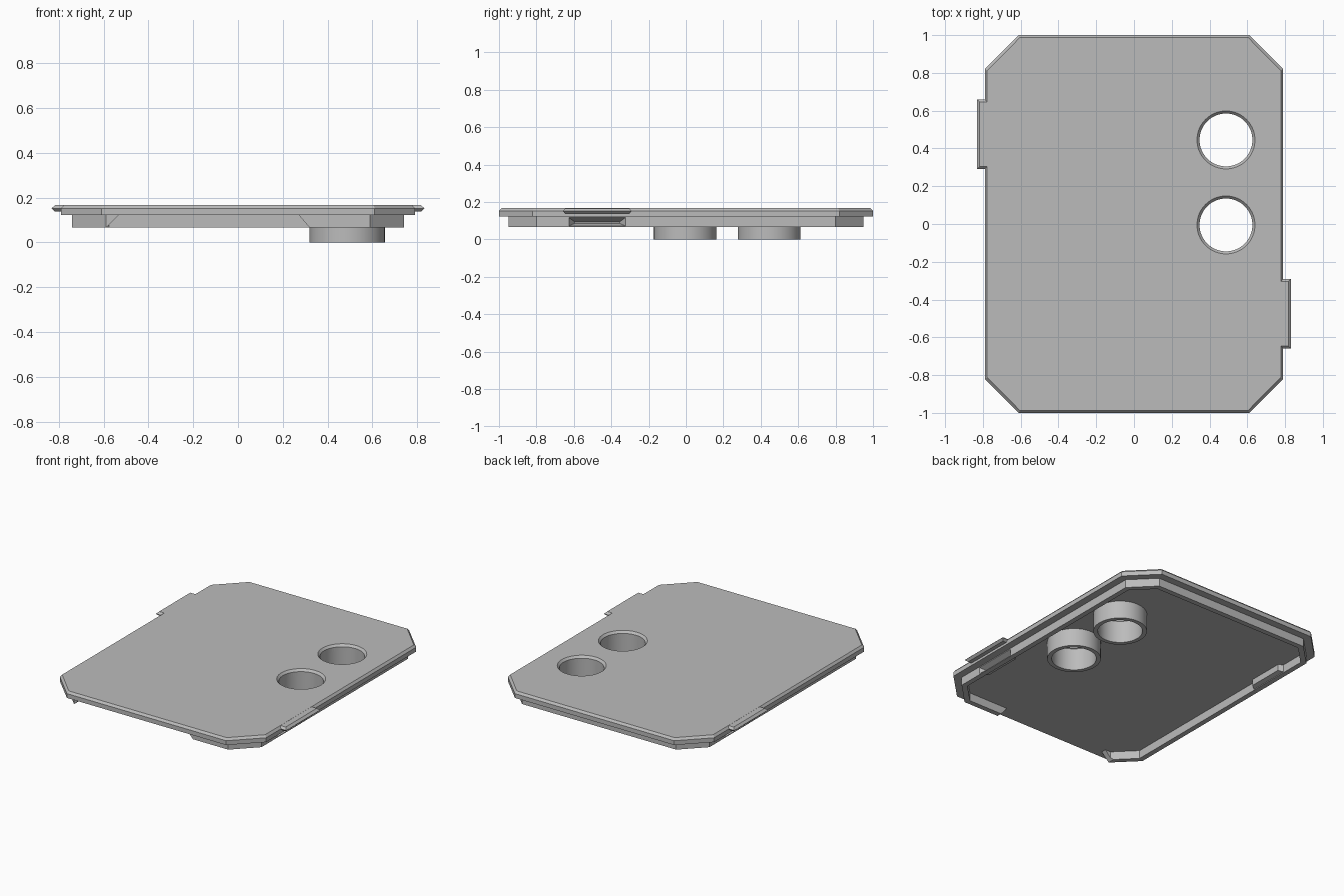
import bpy, math

if "Cube" in bpy.data.objects:
    bpy.data.objects.remove(bpy.data.objects["Cube"], do_unlink=True)

grey = bpy.data.materials.new("plain grey")
grey.use_nodes = True
grey.diffuse_color = (0.5, 0.5, 0.5, 1)
grey.node_tree.nodes["Principled BSDF"].inputs["Base Color"].default_value = (0.5, 0.5, 0.5, 1)


def loft(name, loops, closed=False):
    """Bridge equal-length loops; cap the ends or join last to first."""
    n = len(loops[0])
    verts = [p for loop in loops for p in loop]
    faces = []
    for i in range(len(loops) if closed else len(loops) - 1):
        a, b = i * n, (i + 1) % len(loops) * n
        faces += [(a + j, a + (j + 1) % n, b + (j + 1) % n, b + j) for j in range(n)]
    if not closed:
        last = (len(loops) - 1) * n
        faces += [tuple(reversed(range(n))), tuple(range(last, last + n))]
    mesh = bpy.data.meshes.new(name)
    mesh.from_pydata(verts, [], faces)
    mesh.materials.append(grey)
    obj = bpy.data.objects.new(name, mesh)
    bpy.context.collection.objects.link(obj)
    bpy.ops.object.select_all(action='DESELECT')
    obj.select_set(True)
    bpy.context.view_layer.objects.active = obj
    bpy.ops.object.mode_set(mode='EDIT')
    bpy.ops.mesh.select_all(action='SELECT')
    bpy.ops.mesh.normals_make_consistent(inside=False)
    bpy.ops.object.mode_set(mode='OBJECT')
    return obj


def octagon(x, y, cx, cy, z):
    """Rectangle with clipped corners; cx, cy are where the clips begin."""
    return [(cx, -y, z), (x, -cy, z), (x, cy, z), (cx, y, z),
            (-cx, y, z), (-x, cy, z), (-x, -cy, z), (-cx, -y, z)]


def circle(x, y, r, z, n=64):
    return [(x + r * math.cos(2 * math.pi * i / n),
             y + r * math.sin(2 * math.pi * i / n), z) for i in range(n)]


def rect(x0, x1, y0, y1, z):
    return [(x0, y0, z), (x1, y0, z), (x1, y1, z), (x0, y1, z)]


def boolean(obj, other, operation):
    mod = obj.modifiers.new(operation.lower(), 'BOOLEAN')
    mod.operation, mod.solver, mod.object = operation, 'EXACT', other
    bpy.context.view_layer.objects.active = obj
    bpy.ops.object.modifier_apply(modifier=mod.name)
    bpy.data.objects.remove(other, do_unlink=True)


# Cover plate with a chamfered upper edge
plate = loft("cover_plate", [octagon(0.79, 1, 0.61, 0.82, 0.122),
                             octagon(0.79, 1, 0.61, 0.82, 0.152),
                             octagon(0.777, 0.987, 0.604, 0.813, 0.167)])

# Two round openings with tubes below
for label, y in (("front", -0.005), ("back", 0.445)):
    x = 0.487
    hole = loft("hole_cutter", [circle(x, y, 0.14, 0.05), circle(x, y, 0.14, 0.152),
                                circle(x, y, 0.158, 0.172)])
    boolean(plate, hole, 'DIFFERENCE')
    tube = loft(label + "_tube", [circle(x, y, 0.168, 0), circle(x, y, 0.168, 0.125),
                                  circle(x, y, 0.14, 0.125), circle(x, y, 0.14, 0)], closed=True)
    bpy.ops.object.shade_smooth_by_angle(angle=math.radians(30))

# Rim wall under the plate
rim = loft("rim_wall", [octagon(0.74, 0.95, 0.59, 0.8, 0.066),
                        octagon(0.74, 0.95, 0.59, 0.8, 0.125),
                        octagon(0.705, 0.915, 0.575, 0.785, 0.125),
                        octagon(0.705, 0.915, 0.575, 0.785, 0.066)], closed=True)

# Wide gap with sloped ends in the front wall
gap = loft("gap_cutter", [rect(-0.595, 0.325, -1, -0.88, 0.06),
                          rect(-0.525, 0.265, -1, -0.88, 0.13)])
boolean(rim, gap, 'DIFFERENCE')


def taper(name, s, outer, inner):
    """Frustum along x; each end is (x, half width, low z, high z)."""
    loops = []
    for x, w, z0, z1 in (outer, inner):
        loops.append([(s * x, s * (-0.475 - w), z0), (s * x, s * (-0.475 + w), z0),
                      (s * x, s * (-0.475 + w), z1), (s * x, s * (-0.475 - w), z1)])
    return loft(name, loops)


# Latch pockets and edge tabs, turned half way round for the other side
for label, s in (("left", 1), ("right", -1)):
    bump = taper("bump", s, (0.725, 0.155, 0.066, 0.125), (0.675, 0.125, 0.08, 0.125))
    boolean(rim, bump, 'UNION')
    pocket = taper("pocket", s, (0.745, 0.155, 0.070, 0.119), (0.695, 0.12, 0.086, 0.094))
    boolean(rim, pocket, 'DIFFERENCE')
    loops = []
    for z, inset in ((0.138, 0.015), (0.152, 0), (0.1665, 0.015)):
        loops.append([(s * px, s * py, pz) for px, py, pz in
                      rect(0.765, 0.832 - inset, -0.66 + inset, -0.29 - inset, z)])
    loft(label + "_tab", loops)
